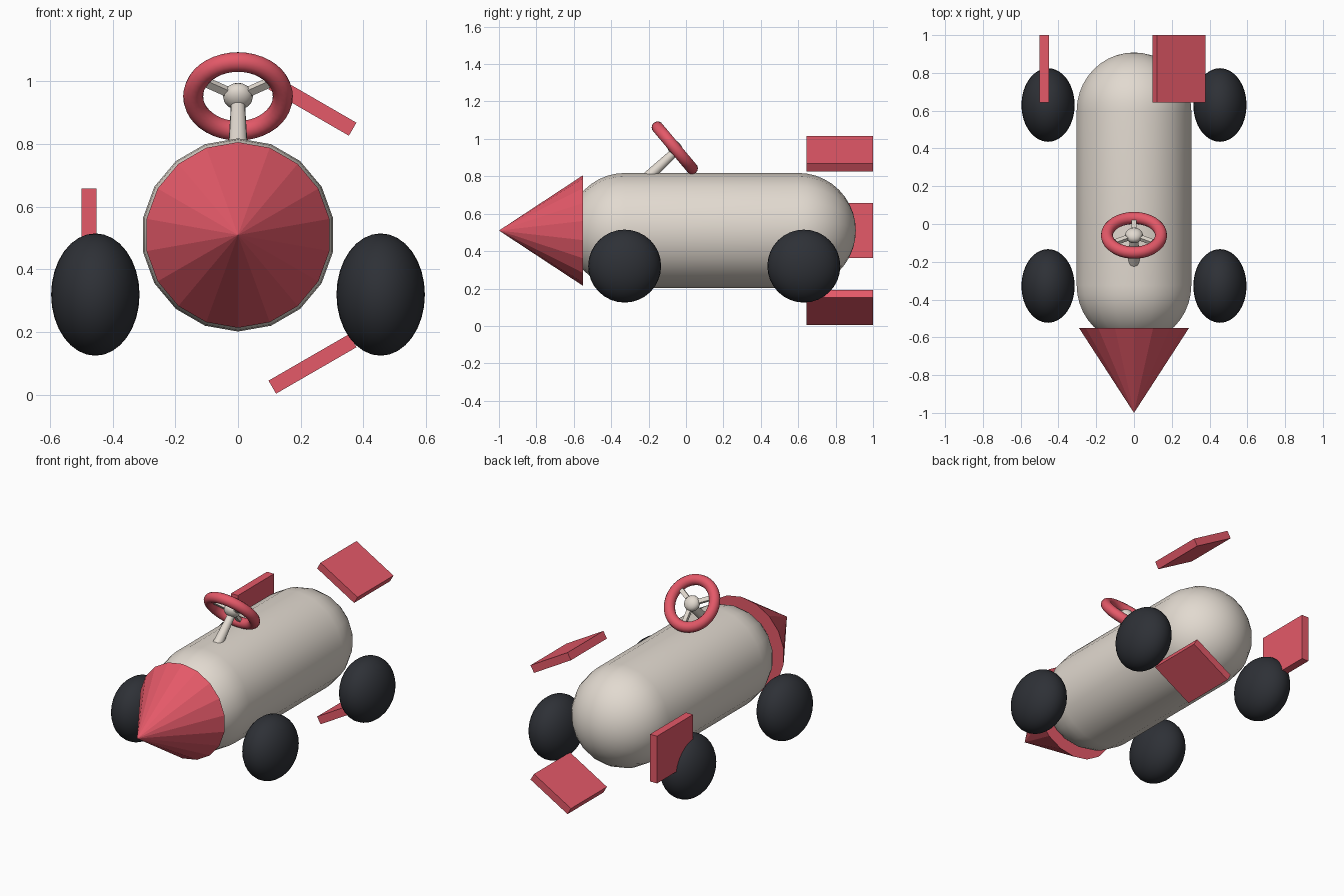
import bpy, bmesh
from math import sin, cos, pi, radians
from mathutils import Vector, Matrix

if "Cube" in bpy.data.objects:
    bpy.data.objects.remove(bpy.data.objects["Cube"])

AXIS_Z = 0.51   # height of the body axis
SIDES = 18


def material(name, color):
    m = bpy.data.materials.new(name)
    m.diffuse_color = (*color, 1)
    m.use_nodes = True
    m.node_tree.nodes["Principled BSDF"].inputs["Base Color"].default_value = m.diffuse_color
    return m


RED = material("red", (0.78, 0.10, 0.14))
CREAM = material("cream", (0.76, 0.70, 0.63))
BLACK = material("black", (0.027, 0.030, 0.037))


def finish(name, mat, smooth=False, angle=40):
    ob = bpy.context.object
    ob.name = name
    ob.data.materials.append(mat)
    if smooth:
        bpy.ops.object.shade_smooth_by_angle(angle=radians(angle))
    return ob


def lathe_y(name, profile, mat, smooth):
    """Revolve (y, radius) points about the body axis; radius 0 makes a pole."""
    bm = bmesh.new()
    rings = []
    for y, r in profile:
        n = 1 if r < 1e-6 else SIDES
        rings.append([bm.verts.new((r * sin(2 * pi * i / SIDES), y,
                                    AXIS_Z + r * cos(2 * pi * i / SIDES))) for i in range(n)])
    for a, b in zip(rings, rings[1:]):
        for i in range(SIDES):
            j = (i + 1) % SIDES
            quad = [a[i % len(a)], a[j % len(a)], b[j % len(b)], b[i % len(b)]]
            bm.faces.new(list(dict.fromkeys(quad)))
    for ring in (rings[0], rings[-1]):
        if len(ring) > 1:
            bm.faces.new(ring)
    bmesh.ops.recalc_face_normals(bm, faces=bm.faces)
    me = bpy.data.meshes.new(name)
    bm.to_mesh(me)
    bm.free()
    ob = bpy.data.objects.new(name, me)
    bpy.context.collection.objects.link(ob)
    bpy.context.view_layer.objects.active = ob
    bpy.ops.object.select_all(action='DESELECT')
    ob.select_set(True)
    return finish(name, mat, smooth)


# Capsule body
R, STEPS = 0.308, 10
angles = [pi / 2 * i / STEPS for i in range(STEPS + 1)]
front = [(-0.325 - R * cos(a), R * sin(a)) for a in angles]
back = [(0.60 + R * cos(a), R * sin(a)) for a in reversed(angles)]
lathe_y("body", front + back, CREAM, True)

# Faceted nose cone
lathe_y("nose_cone", [(-1.0, 0), (-0.55, 0.296)], RED, False)

# Balloon wheels
for end, y in (("front", -0.328), ("rear", 0.63)):
    for side, s in (("left", -1), ("right", 1)):
        bpy.ops.mesh.primitive_uv_sphere_add(segments=32, ring_count=16, radius=1,
                                             location=(s * 0.455, y, 0.32))
        bpy.context.object.scale = (0.141, 0.195, 0.195)
        finish(f"{end}_{side}_wheel", BLACK, True)

# Three floating tail fins spaced around the body axis
for k, deg in enumerate((60, 180, 300)):
    a = radians(deg)
    bpy.ops.mesh.primitive_cube_add(size=1, rotation=(0, -a, 0),
                                    location=(0.475 * cos(a), 0.822, AXIS_Z + 0.475 * sin(a)))
    bpy.context.object.scale = (0.048, 0.356, 0.296)
    finish(f"tail_fin_{k + 1}", RED)

# Steering wheel rim and hub
TILT = radians(-50)
CENTER = Vector((0, -0.06, 0.952))
bpy.ops.mesh.primitive_torus_add(major_radius=0.143, minor_radius=0.032, major_segments=40,
                                 minor_segments=14, location=CENTER, rotation=(TILT, 0, 0))
finish("steering_rim", RED, True)
bpy.ops.mesh.primitive_uv_sphere_add(segments=16, ring_count=10, radius=1,
                                     location=CENTER, rotation=(TILT, 0, 0))
bpy.context.object.scale = (0.048, 0.048, 0.036)
finish("steering_hub", CREAM, True)

# Three spokes
for k, deg in enumerate((90, -30, -150)):
    rot = Matrix.Rotation(TILT, 4, 'X') @ Matrix.Rotation(radians(deg), 4, 'Z')
    bpy.ops.mesh.primitive_cube_add(size=1, location=CENTER + rot @ Vector((0.075, 0, 0)),
                                    rotation=rot.to_euler())
    bpy.context.object.scale = (0.12, 0.026, 0.02)
    finish(f"steering_spoke_{k + 1}", CREAM)

# Tapered steering column
foot, top = Vector((0, -0.215, 0.785)), Vector((0, -0.055, 0.935))
d = top - foot
bpy.ops.mesh.primitive_cone_add(vertices=16, radius1=0.031, radius2=0.022, depth=d.length,
                                location=(foot + top) / 2,
                                rotation=d.to_track_quat('Z', 'Y').to_euler())
finish("steering_column", CREAM, True)
